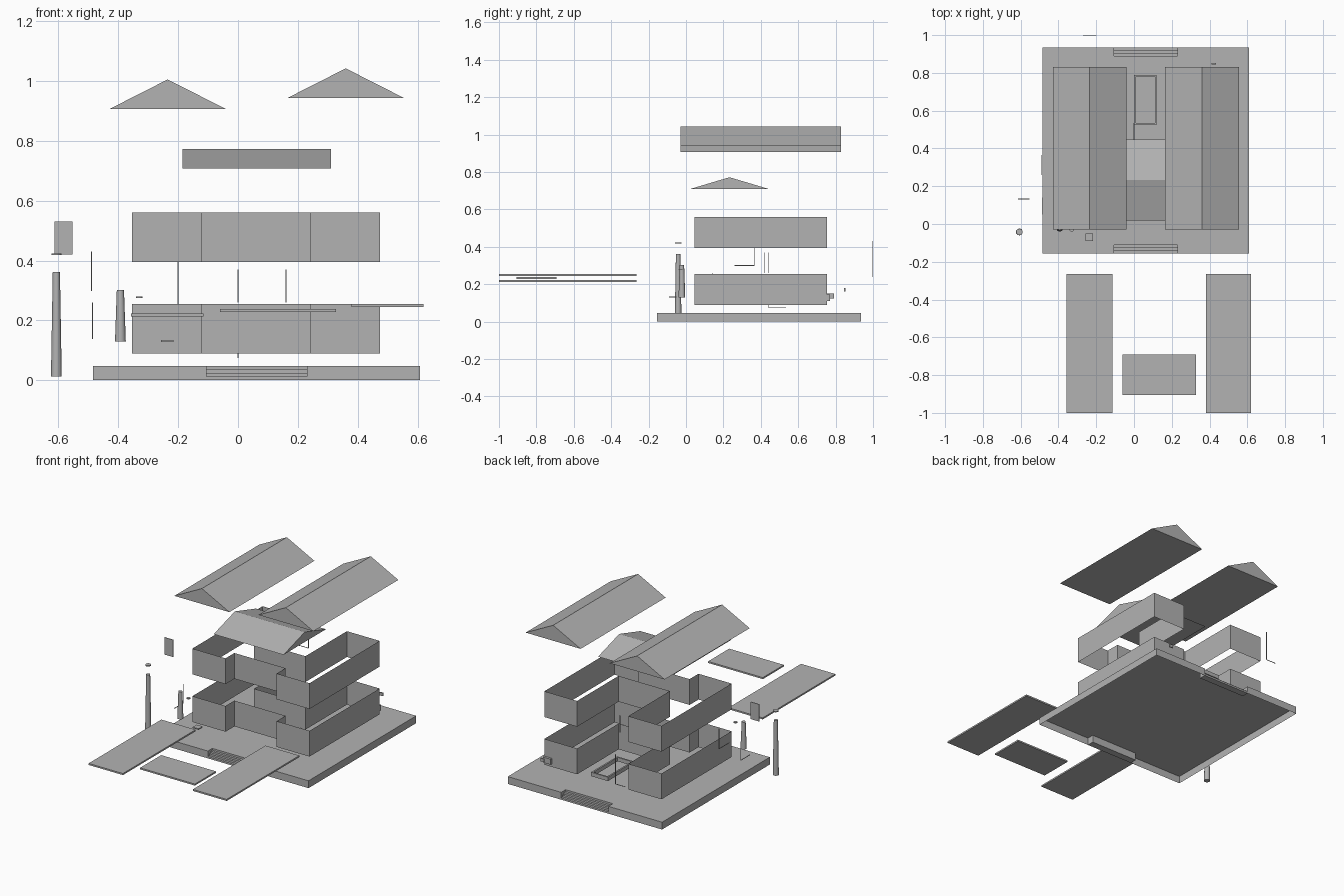
import bpy, bmesh
from mathutils import Matrix

if "Cube" in bpy.data.objects:
    bpy.data.objects.remove(bpy.data.objects["Cube"], do_unlink=True)

grey = bpy.data.materials.new("plain_grey")
grey.use_nodes = True
colour = (0.45, 0.45, 0.45, 1)
grey.diffuse_color = colour
grey.node_tree.nodes["Principled BSDF"].inputs["Base Color"].default_value = colour


def finish(name, bm):
    bmesh.ops.recalc_face_normals(bm, faces=bm.faces)
    mesh = bpy.data.meshes.new(name)
    bm.to_mesh(mesh)
    bm.free()
    mesh.materials.append(grey)
    ob = bpy.data.objects.new(name, mesh)
    bpy.context.collection.objects.link(ob)
    return ob


def prism(name, outline, z0, z1, top=True, bottom=True):
    """Upright prism over a plan outline, with optional caps."""
    bm = bmesh.new()
    low = [bm.verts.new((x, y, z0)) for x, y in outline]
    high = [bm.verts.new((x, y, z1)) for x, y in outline]
    for i in range(len(low)):
        j = (i + 1) % len(low)
        bm.faces.new((low[i], low[j], high[j], high[i]))
    if top:
        bm.faces.new(high)
    if bottom:
        bm.faces.new(low)
    return finish(name, bm)


def box(name, x0, x1, y0, y1, z0, z1):
    return prism(name, [(x0, y0), (x1, y0), (x1, y1), (x0, y1)], z0, z1)


def bar(name, a, b, r=0.0015):
    """Thin straight bar between two points along one axis."""
    lo = [min(p, q) - (r if p == q else 0) for p, q in zip(a, b)]
    hi = [max(p, q) + (r if p == q else 0) for p, q in zip(a, b)]
    return box(name, lo[0], hi[0], lo[1], hi[1], lo[2], hi[2])


def gable_roof(name, x0, x1, y0, y1, eave, ridge, along_x=False):
    """Triangular prism with its ridge along y, or along x."""
    bm = bmesh.new()
    if along_x:
        m = (y0 + y1) / 2
        ends = [[(x, y0, eave), (x, y1, eave), (x, m, ridge)] for x in (x0, x1)]
    else:
        m = (x0 + x1) / 2
        ends = [[(x0, y, eave), (x1, y, eave), (m, y, ridge)] for y in (y0, y1)]
    a, b = [[bm.verts.new(p) for p in end] for end in ends]
    bm.faces.new(a)
    bm.faces.new(b)
    for i in range(3):
        j = (i + 1) % 3
        bm.faces.new((a[i], a[j], b[j], b[i]))
    return finish(name, bm)


def column(name, x, y, z0, z1, r0, r1):
    bm = bmesh.new()
    bmesh.ops.create_cone(bm, cap_ends=True, segments=16, radius1=r0, radius2=r1,
                          depth=z1 - z0,
                          matrix=Matrix.Translation((x, y, (z0 + z1) / 2)))
    ob = finish(name, bm)
    bpy.ops.object.select_all(action='DESELECT')
    ob.select_set(True)
    bpy.context.view_layer.objects.active = ob
    bpy.ops.object.shade_smooth_by_angle()
    return ob


# Plinth, open underneath, notched front and back for steps
X0, X1, Y0, Y1, H = -0.485, 0.608, -0.155, 0.935, 0.047
SX0, SX1, D = -0.105, 0.23, 0.045
prism("plinth", [(X0, Y0), (SX0, Y0), (SX0, Y0 + D), (SX1, Y0 + D), (SX1, Y0), (X1, Y0),
                 (X1, Y1), (SX1, Y1), (SX1, Y1 - D), (SX0, Y1 - D), (SX0, Y1), (X0, Y1)],
      0, H, bottom=False)
for i in range(3):
    inset, top = D * i / 3, H * (i + 1) / 4
    box("front_step", SX0, SX1, Y0 + inset, Y0 + D, 0, top)
    box("back_step", SX0, SX1, Y1 - D, Y1 - inset, 0, top)

# Two storeys of walls: two wings joined by a recessed centre
WX0, WX1, IX0, IX1 = -0.355, 0.475, -0.12, 0.243
WY0, WY1, CY0, CY1 = 0.045, 0.755, 0.135, 0.335
plan = [(WX0, WY0), (IX0, WY0), (IX0, CY0), (IX1, CY0), (IX1, WY0), (WX1, WY0),
        (WX1, WY1), (IX1, WY1), (IX1, CY1), (IX0, CY1), (IX0, WY1), (WX0, WY1)]
for name, z in (("lower_walls", 0.09), ("upper_walls", 0.395)):
    prism(name, plan, z, z + 0.165, top=False, bottom=False)

# Roofs
gable_roof("right_wing_roof", -0.43, -0.04, -0.03, 0.83, 0.906, 1.005)
gable_roof("left_wing_roof", 0.165, 0.555, -0.03, 0.83, 0.943, 1.042)
gable_roof("centre_roof", -0.185, 0.31, 0.018, 0.447, 0.708, 0.772, along_x=True)

# Floor slabs laid out in front
box("right_floor_slab", -0.358, -0.115, -1, -0.265, 0.213, 0.223)
box("left_floor_slab", 0.38, 0.62, -1, -0.265, 0.244, 0.254)
box("centre_floor_slab", -0.06, 0.328, -0.905, -0.692, 0.228, 0.238)

# Columns with caps, and the loose door
column("tall_column", -0.607, -0.042, 0.012, 0.362, 0.018, 0.012)
column("short_column", -0.393, -0.022, 0.13, 0.302, 0.018, 0.012)
column("tall_column_cap", -0.607, -0.042, 0.418, 0.424, 0.017, 0.017)
column("short_column_cap", -0.33, -0.03, 0.275, 0.28, 0.011, 0.011)
box("door", -0.613, -0.553, 0.131, 0.135, 0.42, 0.53)

# Courtyard frame
for x in (0.0, 0.11):
    box("courtyard_frame_side", x, x + 0.01, 0.525, 0.79, 0.125, 0.15)
for y in (0.525, 0.78):
    box("courtyard_frame_end", 0.01, 0.11, y, y + 0.01, 0.125, 0.15)

# Small loose pieces
box("small_slab", -0.258, -0.216, -0.09, -0.05, 0.128, 0.135)
box("wall_block", 0.42, 0.475, 0.755, 0.77, 0.11, 0.145)
box("small_block", 0.41, 0.435, 0.845, 0.852, 0.16, 0.18)
bar("back_rod", (-0.2, 0.9985, 0.24), (-0.2, 0.9985, 0.43))
bar("back_rail", (-0.27, 0.9985, 0.24), (-0.2, 0.9985, 0.24))
bar("side_rod", (-0.486, 0.14, 0.14), (-0.486, 0.14, 0.26))
bar("side_rail", (-0.486, 0.05, 0.14), (-0.486, 0.14, 0.14))
bar("upper_side_rod", (-0.489, 0.365, 0.3), (-0.489, 0.365, 0.43))
bar("upper_side_rail", (-0.489, 0.26, 0.3), (-0.489, 0.365, 0.3))
bar("centre_rod", (0, 0.42, 0.26), (0, 0.42, 0.37))
bar("inner_rod", (0.16, 0.44, 0.26), (0.16, 0.44, 0.37))
bar("low_rod", (0, 0.44, 0.075), (0, 0.44, 0.1))
bar("low_rail", (0, 0.44, 0.075), (0, 0.535, 0.075))
